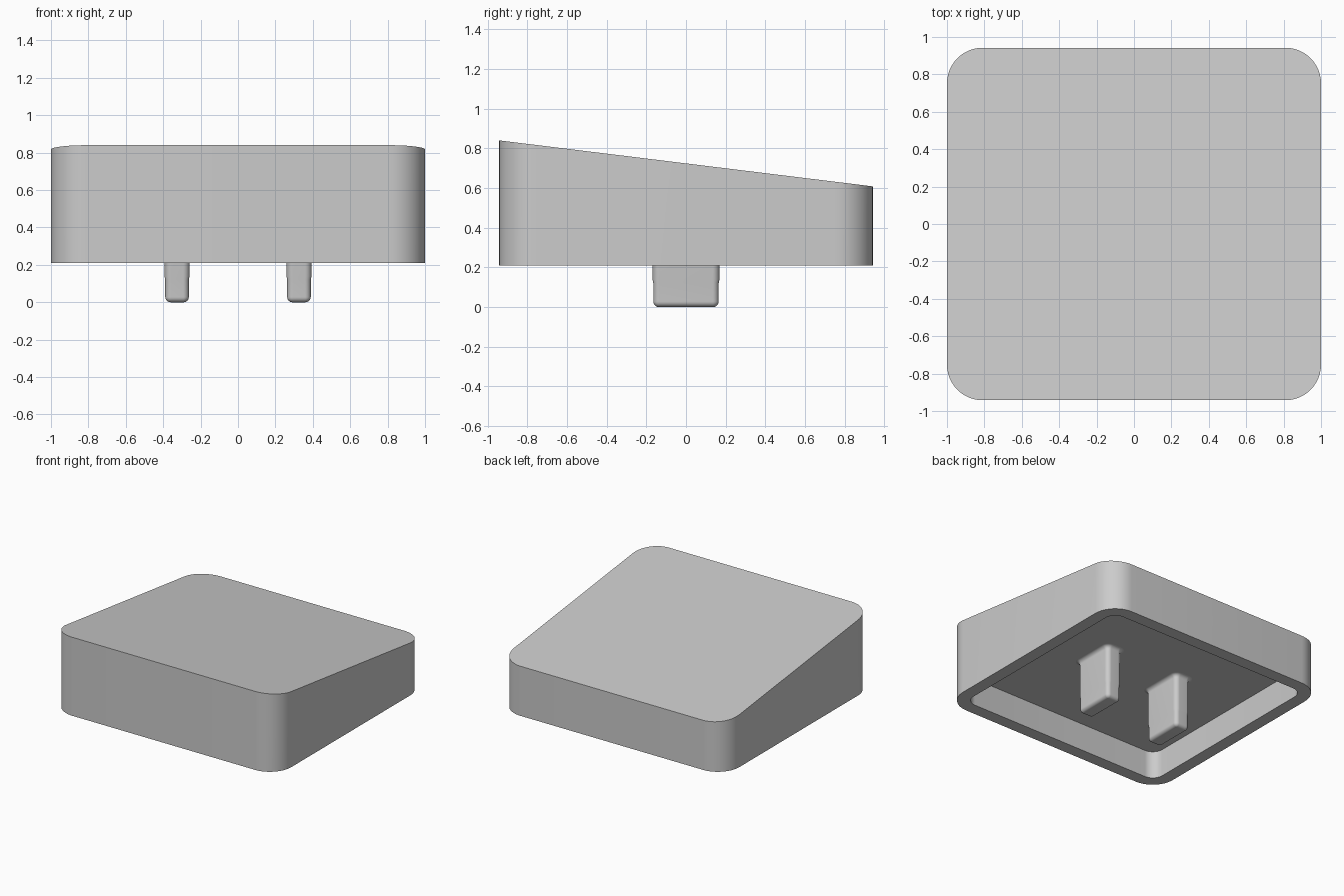
import bpy
import bmesh
from math import sin, cos, pi, radians

cube = bpy.data.objects.get("Cube")
if cube:
    bpy.data.objects.remove(cube, do_unlink=True)

# Single plastic colour
grey = bpy.data.materials.new("grey plastic")
grey.use_nodes = True
colour = (0.6, 0.6, 0.6, 1)
grey.diffuse_color = colour
grey.node_tree.nodes["Principled BSDF"].inputs["Base Color"].default_value = colour

STEPS = 12


def rounded_ring(bm, half_x, half_y, radius, height, centre_x=0):
    """Rounded rectangle of vertices; height is a function of y."""
    ring = []
    for corner, (sx, sy) in enumerate([(1, 1), (-1, 1), (-1, -1), (1, -1)]):
        for i in range(STEPS + 1):
            a = pi / 2 * (corner + i / STEPS)
            x = sx * (half_x - radius) + radius * cos(a)
            y = sy * (half_y - radius) + radius * sin(a)
            ring.append(bm.verts.new((x + centre_x, y, height(y))))
    return ring


def loft(bm, rings):
    for a, b in zip(rings, rings[1:]):
        n = len(a)
        for i in range(n):
            j = (i + 1) % n
            bm.faces.new((a[i], a[j], b[j], b[i]))


def finish(bm, name):
    bmesh.ops.recalc_face_normals(bm, faces=bm.faces[:])
    mesh = bpy.data.meshes.new(name)
    bm.to_mesh(mesh)
    bm.free()
    mesh.materials.append(grey)
    obj = bpy.data.objects.new(name, mesh)
    bpy.context.collection.objects.link(obj)
    bpy.ops.object.select_all(action="DESELECT")
    obj.select_set(True)
    bpy.context.view_layer.objects.active = obj
    bpy.ops.object.shade_smooth_by_angle(angle=radians(35))


# Hollow cap: sloping top, straight walls, flat rim and flat ceiling inside
HALF_X, HALF_Y, CORNER, WALL = 1.0, 0.942, 0.19, 0.1
RIM, CEILING = 0.21, 0.43


def slope(y):
    return 0.724 - 0.123 * y


bm = bmesh.new()
shell = [
    rounded_ring(bm, HALF_X, HALF_Y, CORNER, slope),
    rounded_ring(bm, HALF_X, HALF_Y, CORNER, lambda y: RIM),
    rounded_ring(bm, HALF_X - WALL, HALF_Y - WALL, CORNER - WALL, lambda y: RIM),
    rounded_ring(bm, HALF_X - WALL, HALF_Y - WALL, CORNER - WALL, lambda y: CEILING),
]
loft(bm, shell)
bm.faces.new(shell[0])
bm.faces.new(shell[-1])
finish(bm, "cap_shell")

# Stem profile as (inset, z): flared root, straight shaft, rounded tip
FILLET, ROUND, TAPER = 0.03, 0.028, 0.004
angles = [pi / 2 * i / 6 for i in range(7)]
profile = [(-FILLET * (1 - sin(t)), CEILING - FILLET * (1 - cos(t))) for t in angles]
profile += [(0, 0.14), (TAPER, 0.12)]
profile += [(TAPER + ROUND * (1 - cos(t)), ROUND * (1 - sin(t))) for t in angles]

for side, x in (("right", -0.326), ("left", 0.326)):
    bm = bmesh.new()
    rings = [rounded_ring(bm, 0.067 - d, 0.169 - d, 0.035 - d, lambda y, z=z: z, x)
             for d, z in profile]
    loft(bm, rings)
    bm.faces.new(rings[-1])
    finish(bm, side + "_stem")
